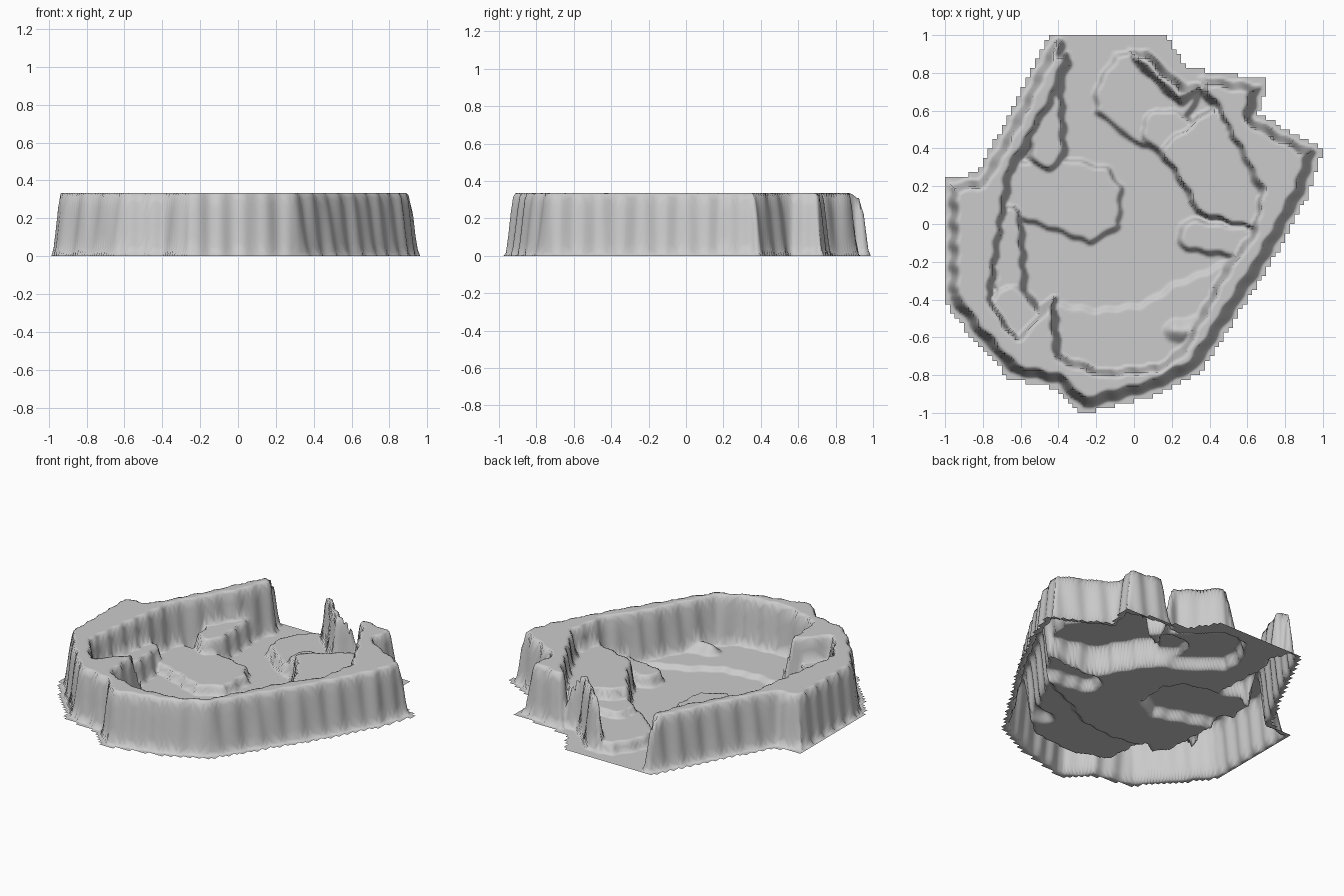
import bpy, bmesh
from math import sin, hypot

if "Cube" in bpy.data.objects:
    bpy.data.objects.remove(bpy.data.objects["Cube"])

N = 160                 # grid resolution
S = 2.0 / N
TOP = 0.335             # height of the cliff tops

# Outline of the base sheet
outline = [(-.45, 1.01), (.16, 1.01), (.28, .83), (.71, .76), (.66, .58), (1, .4), (.92, .15), (.73, -.2),
           (.46, -.62), (.35, -.79), (.1, -.91), (-.28, -1.01), (-.42, -.87), (-.66, -.82), (-.86, -.6),
           (-1.01, -.4), (-1.01, .24), (-.83, .27), (-.66, .58)]

# Sunken arena floor inside the cliffs, and the open gap at the back
basin = [(-.37, 1.2), (-.36, .85), (-.43, .66), (-.66, .27), (-.76, -.4), (-.62, -.6), (-.43, -.4),
         (-.4, -.71), (-.15, -.79), (.13, -.76), (.26, -.67), (.5, -.22), (.62, -.07), (.67, .18),
         (.42, .64), (.36, .72), (.24, .64), (0, .87), (-.02, 1.2)]
gap = [(-.39, 1.2), (-.39, .89), (.06, .9), (.25, .72), (.37, .72), (.34, 1.2)]

# Flat terraces: height and outline
front_terrace = (.025, [(-.42, -.42), (-.2, -.46), (.04, -.43), (.2, -.33), (.5, -.2), (.5, -.9), (-.45, -.9)])
centre_platform = (.06, [(-.32, .34), (-.14, .29), (-.07, .2), (-.08, -.01), (-.23, -.1), (-.7, .07), (-.68, .33)])
back_terrace = (.07, [(-.09, .9), (-.2, .72), (-.2, .6), (-.02, .45), (.15, .37), (.35, .68), (.05, .89)])
right_terrace = (.18, [(.13, .4), (.3, .15), (.33, .06), (.65, -.03), (.75, .2), (.42, .62)])
terraces = [front_terrace, centre_platform, back_terrace, right_terrace]

# Rounded ledges: start, end, radius, height, edge half width
left_shelf = ((-.48, .76), (-.46, .38), .09, .15, .02)
strip_ledge = ((-.68, .02), (-.66, -.33), .08, .15, .02)
corner_pocket = ((-.66, -.42), (-.57, -.53), .1, .18, .02)
low_step = ((.32, -.06), (.6, -.1), .08, .07, .015)
right_ramp = ((.6, .58), (.78, .2), .13, TOP, .09)
back_block = ((.15, .5), (.21, .49), .11, .11, .015)
mound = ((.22, -.57), (.33, -.55), .05, .08, .06)
ledges = [left_shelf, strip_ledge, corner_pocket, low_step, right_ramp, back_block, mound]


def seg_dist(x, y, a, b):
    dx, dy = b[0] - a[0], b[1] - a[1]
    t = max(0, min(1, ((x - a[0]) * dx + (y - a[1]) * dy) / (dx * dx + dy * dy)))
    return hypot(x - a[0] - t * dx, y - a[1] - t * dy)


def signed(x, y, poly):
    """Distance to the polygon edge, positive inside."""
    inside = False
    edges = list(zip(poly, poly[1:] + poly[:1]))
    for a, b in edges:
        if (a[1] > y) != (b[1] > y) and x < a[0] + (y - a[1]) / (b[1] - a[1]) * (b[0] - a[0]):
            inside = not inside
    d = min(seg_dist(x, y, a, b) for a, b in edges)
    return d if inside else -d


def step(d, w):
    """0 outside, 1 inside, with a soft edge of half width w."""
    t = max(0, min(1, (d + w) / (2 * w)))
    return t * t * (3 - 2 * t)


def height(px, py):
    # weathered edges
    x = px + .006 * sin(56 * py + 1)
    y = py + .006 * sin(52 * px)
    h = TOP * (1 - step(signed(x, y, basin), .025))
    h = min(h, TOP * (1 - step(signed(x, y, gap), .025)))
    for z, poly in terraces:
        h = max(h, z * step(signed(x, y, poly), .013))
    for a, b, r, z, w in ledges:
        h = max(h, z * step(r - seg_dist(x, y, a, b), w))
    return h * step(signed(x, y, outline) - .056, .026)


# Arena terrain sheet with a stepped rim
bm = bmesh.new()
verts = {}


def vert(i, j):
    if (i, j) not in verts:
        x, y = -1 + i * S, -1 + j * S
        verts[i, j] = bm.verts.new((x, y, height(x, y)))
    return verts[i, j]


for ci in range(0, N, 2):
    for cj in range(0, N, 2):
        if signed(-1 + (ci + 1) * S, -1 + (cj + 1) * S, outline) > 0:
            for i in (ci, ci + 1):
                for j in (cj, cj + 1):
                    bm.faces.new((vert(i, j), vert(i + 1, j), vert(i + 1, j + 1), vert(i, j + 1)))

mesh = bpy.data.meshes.new("arena_terrain")
bm.to_mesh(mesh)
bm.free()
mesh.shade_smooth()
terrain = bpy.data.objects.new("arena_terrain", mesh)
bpy.context.collection.objects.link(terrain)
